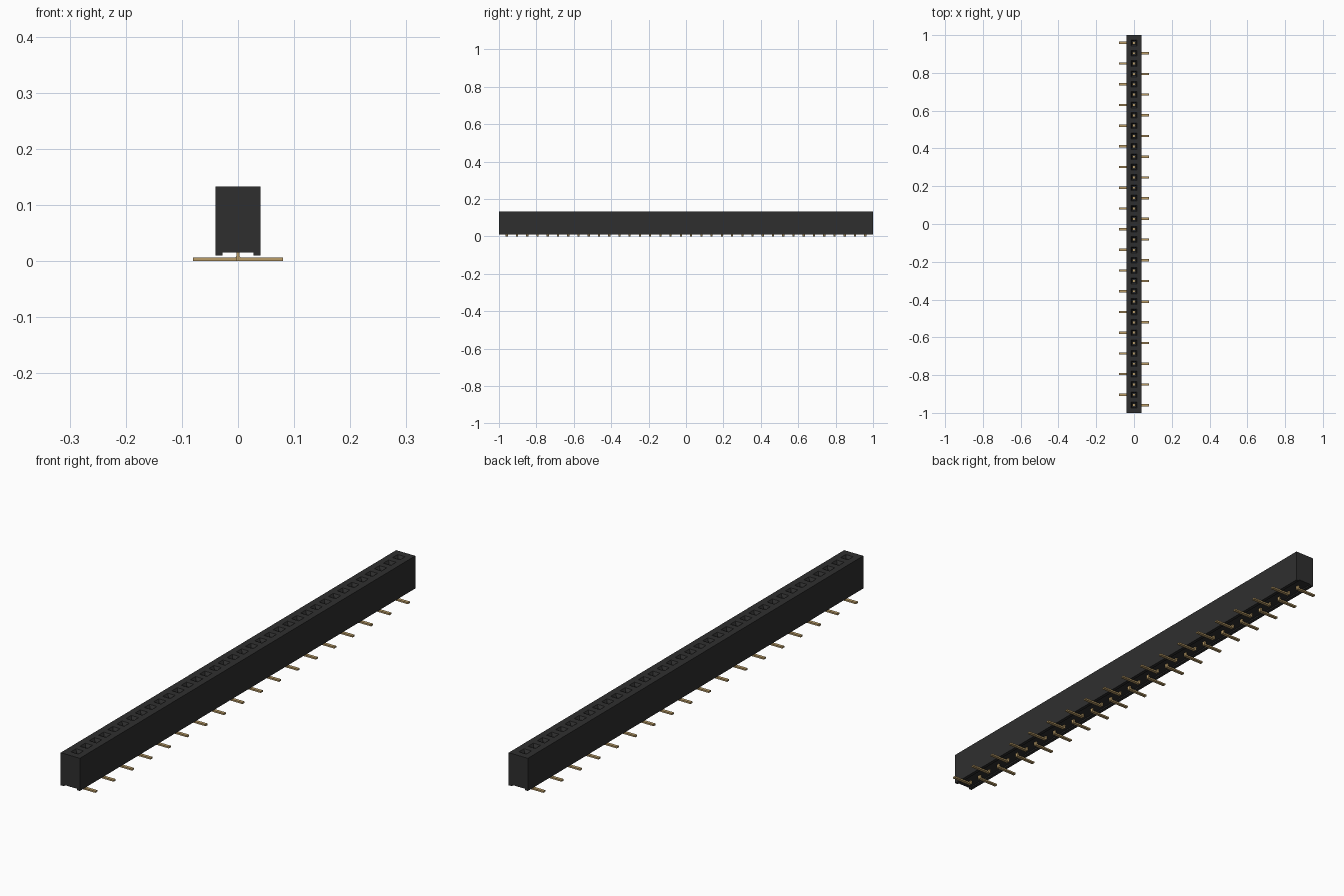
import bpy
import bmesh

cube = bpy.data.objects.get("Cube")
if cube:
    bpy.data.objects.remove(cube)

COUNT = 36
PITCH = 0.0548
Y0 = -PITCH * (COUNT - 1) / 2
TOP, BOTTOM, GROOVE = 0.133, 0.010, 0.015
HALF_W, HALF_G = 0.04, PITCH / 2


def material(name, rgb):
    m = bpy.data.materials.new(name)
    m.use_nodes = True
    m.diffuse_color = (*rgb, 1)
    bsdf = next(n for n in m.node_tree.nodes if n.type == 'BSDF_PRINCIPLED')
    bsdf.inputs["Base Color"].default_value = (*rgb, 1)
    bsdf.inputs["Roughness"].default_value = 0.6
    return m


def finish(bm, name, mat):
    mesh = bpy.data.meshes.new(name)
    bm.to_mesh(mesh)
    bm.free()
    mesh.materials.append(mat)
    obj = bpy.data.objects.new(name, mesh)
    bpy.context.collection.objects.link(obj)
    return obj


def extrude_profile(bm, profile, ys):
    """Sweep a closed (x, z) profile through the given y positions."""
    rings = [[bm.verts.new((x, y, z)) for x, z in profile] for y in ys]
    n = len(profile)
    strips = []
    for a, b in zip(rings, rings[1:]):
        strips.append([bm.faces.new((a[i], a[(i + 1) % n], b[(i + 1) % n], b[i]))
                       for i in range(n)])
    bm.faces.new(rings[0])
    bm.faces.new(rings[-1])
    return strips


black = material("black plastic", (0.028, 0.028, 0.028))
gold = material("gold plating", (0.50, 0.34, 0.14))

# Housing: long bar with a groove underneath and a row of sockets on top
bm = bmesh.new()
profile = [(HALF_G, TOP), (-HALF_G, TOP), (-HALF_W, TOP), (-HALF_W, BOTTOM),
           (-HALF_G, BOTTOM), (-HALF_G, GROOVE), (HALF_G, GROOVE),
           (HALF_G, BOTTOM), (HALF_W, BOTTOM), (HALF_W, TOP)]
ys = [-1] + [Y0 + PITCH * (i - 0.5) for i in range(COUNT + 1)] + [1]
strips = extrude_profile(bm, profile, ys)
bmesh.ops.recalc_face_normals(bm, faces=bm.faces[:])
sockets = [s[0] for s in strips[1:-1]]
# Opening, tapered lead-in, then a straight shaft
for thickness, depth in ((0.012, 0), (0.006, -0.010), (0.0003, -0.06)):
    bmesh.ops.inset_individual(bm, faces=sockets, thickness=thickness,
                               depth=depth, use_even_offset=True)
finish(bm, "housing", black)

# Contacts: a plate at the socket floor with two upright spring leaves
bm = bmesh.new()
for i in range(COUNT):
    y = Y0 + i * PITCH
    u = [(-0.008, 0.0632), (0.008, 0.0632), (0.008, 0.105), (0.006, 0.105),
         (0.005, 0.066), (-0.005, 0.066), (-0.006, 0.105), (-0.008, 0.105)]
    extrude_profile(bm, u, (y - 0.005, y + 0.005))
bmesh.ops.recalc_face_normals(bm, faces=bm.faces[:])
finish(bm, "socket_contacts", gold)

# Leads: bent feet that leave the groove on alternating sides
for name, side, first in (("left_leads", 1, 0), ("right_leads", -1, 1)):
    bm = bmesh.new()
    lead = [(-0.003, 0.016), (-0.003, 0.002), (-0.001, 0), (0.08, 0),
            (0.08, 0.006), (0.005, 0.006), (0.003, 0.008), (0.003, 0.016)]
    for i in range(first, COUNT, 2):
        y = Y0 + i * PITCH
        extrude_profile(bm, [(side * x, z) for x, z in lead],
                        (y - 0.006, y + 0.006))
    bmesh.ops.recalc_face_normals(bm, faces=bm.faces[:])
    finish(bm, name, gold)
